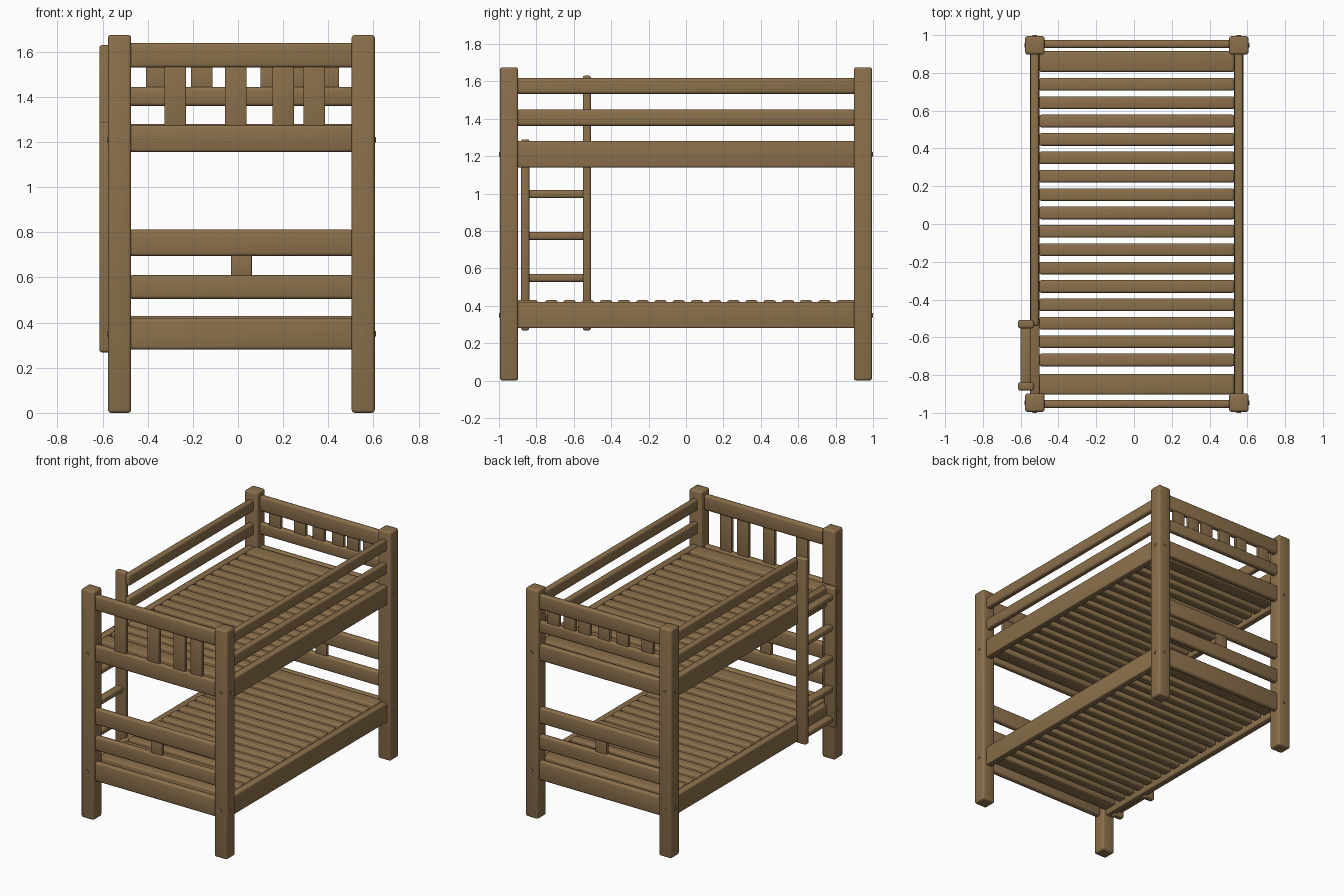
import bpy
import bmesh
from mathutils import Matrix, Vector

cube = bpy.data.objects.get("Cube")
if cube:
    bpy.data.objects.remove(cube, do_unlink=True)

wood = bpy.data.materials.new("brown wood")
wood.use_nodes = True
COLOUR = (0.26, 0.162, 0.072, 1)
wood.diffuse_color = COLOUR
wood.node_tree.nodes["Principled BSDF"].inputs["Base Color"].default_value = COLOUR


def finish(name, bm):
    mesh = bpy.data.meshes.new(name)
    bm.to_mesh(mesh)
    bm.free()
    mesh.materials.append(wood)
    obj = bpy.data.objects.new(name, mesh)
    bpy.context.collection.objects.link(obj)
    bpy.ops.object.select_all(action="DESELECT")
    obj.select_set(True)
    bpy.context.view_layer.objects.active = obj
    bpy.ops.object.shade_smooth_by_angle()


def board(name, x, y, z, round_edge=0.01):
    """Rounded box; x, y and z are (low, high) ranges."""
    low, high = Vector((x[0], y[0], z[0])), Vector((x[1], y[1], z[1]))
    bm = bmesh.new()
    bmesh.ops.create_cube(bm, size=1, matrix=Matrix.Translation((low + high) / 2)
                          @ Matrix.Diagonal((*(high - low), 1)))
    bmesh.ops.bevel(bm, geom=bm.edges[:], offset=round_edge, segments=3, profile=0.5, affect="EDGES")
    finish(name, bm)


def span(centre, width):
    return (centre - width / 2, centre + width / 2)


def bolt(name, position, axis):
    bm = bmesh.new()
    turn = Matrix.Rotation(1.5708, 4, "Y" if axis == "X" else "X")
    bmesh.ops.create_cone(bm, cap_ends=True, segments=12, radius1=0.012, radius2=0.012,
                          depth=0.02, matrix=Matrix.Translation(position) @ turn)
    finish(name, bm)


MID = 0.015            # centre line of the bed
HALF = 0.54            # centre line to post centre
POST_Y = 0.946
SIDES = {"left": 1, "right": -1}
ENDS = {"front": -1, "back": 1}
INNER = (MID - 0.5, MID + 0.5)

# Corner posts with bolt heads
for side, sx in SIDES.items():
    for end, sy in ENDS.items():
        x, y = MID + sx * HALF, sy * POST_Y
        board(f"{end}_{side}_post", span(x, 0.103), span(y, 0.098), (0, 1.675), 0.014)
        for level, z in (("lower", 0.35), ("upper", 1.21)):
            bolt(f"{end}_{side}_{level}_end_bolt", (x, sy * 0.99, z), "Y")
            bolt(f"{end}_{side}_{level}_side_bolt", (x + sx * 0.046, y, z), "X")

# Side rails and guard rails, with an entry gap beside the ladder
for side, sx in SIDES.items():
    x = MID + sx * HALF
    for level, z in (("lower", (0.28, 0.42)), ("upper", (1.14, 1.28))):
        board(f"{side}_{level}_side_rail", span(x, 0.05), (-0.91, 0.91), z, 0.008)
    start = -0.91 if sx > 0 else -0.54
    for level, z in (("lower", (1.362, 1.448)), ("upper", (1.533, 1.617))):
        board(f"{side}_{level}_guard_rail", span(x, 0.044), (start, 0.91), z, 0.014)

# Head and foot ends
END_RAILS = {"bed": (0.28, 0.42), "lower": (0.505, 0.61), "middle": (0.695, 0.812),
             "upper_bed": (1.155, 1.275), "top": (1.53, 1.64)}
END_SLATS = {"front": (-0.278, -0.01, 0.2, 0.338), "back": (-0.36, -0.16, -0.01, 0.148, 0.27, 0.4)}
for end, sy in ENDS.items():
    y = sy * 0.953
    for level, z in END_RAILS.items():
        board(f"{end}_{level}_rail", INNER, span(y, 0.044), z, 0.015)
    slat_bottom = 1.265
    if end == "back":
        board("back_slat_rail", INNER, span(y, 0.044), (1.36, 1.445), 0.015)
        slat_bottom = 1.435
    for i, x in enumerate(END_SLATS[end]):
        board(f"{end}_upright_slat_{i + 1}", span(x, 0.096), span(y, 0.026), (slat_bottom, 1.54), 0.005)
    board(f"{end}_short_slat", span(MID, 0.092), span(y, 0.026), (0.6, 0.705), 0.005)

# Deep mattress slats of both bunks, wide ones at the ends
for level, top in (("lower", 0.43), ("upper", 1.28)):
    z = (top - 0.115, top)
    for i in range(16):
        y = -0.72 + i * 0.0973
        board(f"{level}_bed_slat_{i + 1}", (-0.502, 0.533), span(y, 0.067), z, 0.012)
    for end, y in (("front", -0.848), ("back", 0.86)):
        board(f"{level}_{end}_wide_slat", (-0.502, 0.533), span(y, 0.11), z, 0.012)

# Ladder on the right side
board("ladder_tall_post", (-0.614, -0.53), span(-0.53, 0.044), (0.268, 1.63), 0.012)
board("ladder_short_post", (-0.614, -0.53), span(-0.86, 0.044), (0.268, 1.29), 0.012)
for i in range(5):
    board(f"ladder_rung_{i + 1}", (-0.602, -0.545), (-0.85, -0.54), span(0.325 + i * 0.224, 0.042), 0.012)
